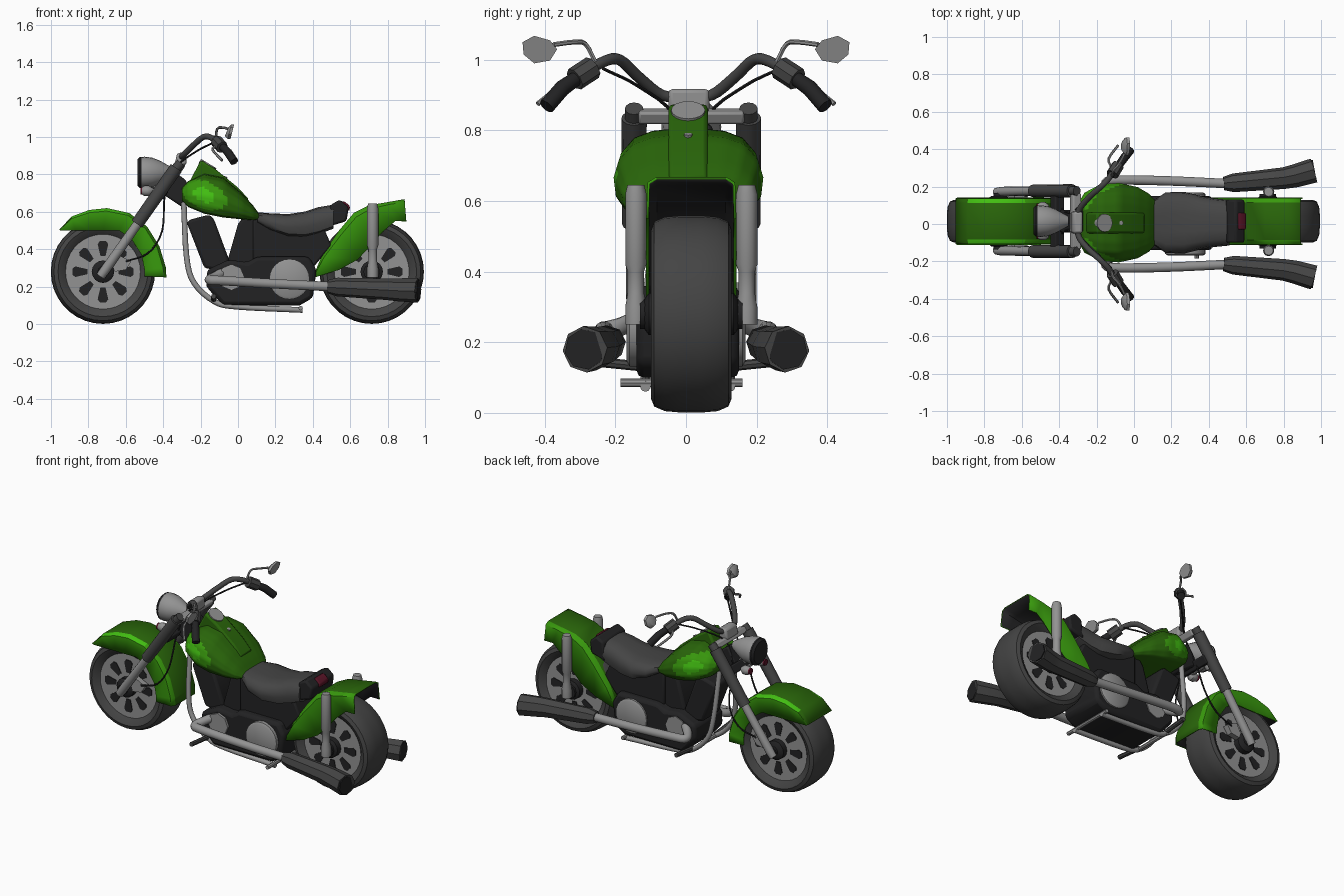
import bpy, bmesh, math
from mathutils import Vector, Quaternion

CY = 0.015  # centre line of wheels, fork and fenders


def material(name, r, g, b):
    m = bpy.data.materials.new(name)
    m.diffuse_color = (r, g, b, 1)
    return m


DARK_GREEN = material("dark_green_paint", 0.022, 0.13, 0.003)
GREEN = material("green_paint", 0.04, 0.32, 0.004)
BRIGHT = material("bright_green_paint", 0.055, 0.52, 0.006)
CHROME = material("chrome_grey", 0.29, 0.29, 0.29)
RIM = material("rim_grey", 0.29, 0.29, 0.29)
STEEL = material("dark_steel", 0.06, 0.06, 0.06)
RUBBER = material("tyre_rubber", 0.058, 0.058, 0.058)
BLACK = material("black_metal", 0.016, 0.016, 0.017)
RED = material("red_lens", 0.1, 0.007, 0.02)


def loft(name, rings, mat, loop=False, closed=True, cap=True, angle=40, cuts=0):
    """Skin a list of equally sized point rings."""
    bm = bmesh.new()
    vs = [[bm.verts.new(p) for p in r] for r in rings]
    n, k = len(rings), len(rings[0])
    for i in range(n if loop else n - 1):
        for j in range(k if closed else k - 1):
            a, b = vs[i], vs[(i + 1) % n]
            bm.faces.new((a[j], a[(j + 1) % k], b[(j + 1) % k], b[j]))
    if cap and closed and not loop:
        bm.faces.new(vs[0])
        bm.faces.new(vs[-1])
    bmesh.ops.recalc_face_normals(bm, faces=bm.faces)
    if not closed and sum(f.normal.z for f in bm.faces) < 0:
        bmesh.ops.reverse_faces(bm, faces=bm.faces)
    if cuts:
        bmesh.ops.subdivide_edges(bm, edges=bm.edges, cuts=cuts, use_grid_fill=True)
    me = bpy.data.meshes.new(name)
    bm.to_mesh(me)
    bm.free()
    me.materials.append(mat)
    me.shade_smooth()
    me.set_sharp_from_angle(angle=math.radians(angle))
    ob = bpy.data.objects.new(name, me)
    bpy.context.collection.objects.link(ob)
    return ob


def smooth_path(pts, steps):
    """Catmull-Rom refinement of a path."""
    p = [Vector(q) for q in pts]
    p = [2 * p[0] - p[1]] + p + [2 * p[-1] - p[-2]]
    out = []
    for a, b, c, d in zip(p, p[1:], p[2:], p[3:]):
        for s in range(steps):
            t = s / steps
            out.append(0.5 * (2 * b + (c - a) * t + (2 * a - 5 * b + 4 * c - d) * t * t
                              + (3 * b - a - 3 * c + d) * t ** 3))
    return out + [p[-2]]


def tube(name, pts, radii, mat, sides=12, steps=1):
    """Round bar along a path; radii is one number or one per point."""
    pts = smooth_path(pts, steps)
    if not isinstance(radii, (list, tuple)):
        radii = [radii] * len(pts)
    rings, q, last = [], Quaternion(), Vector((0, 0, 1))
    for i, p in enumerate(pts):
        t = (pts[min(i + 1, len(pts) - 1)] - pts[max(i - 1, 0)]).normalized()
        q = last.rotation_difference(t) @ q
        last = t
        rings.append([p + q @ Vector((math.cos(a), math.sin(a), 0)) * radii[i]
                      for a in (2 * math.pi * j / sides for j in range(sides))])
    return loft(name, rings, mat)


def prism(name, poly, y0, y1, mat, bevel=0.0):
    """Side outline (x, z) extruded across y."""
    ob = loft(name, [[(x, y, z) for x, z in poly] for y in (y0, y1)], mat)
    if bevel:
        b = ob.modifiers.new("bevel", "BEVEL")
        b.width, b.segments = bevel, 2
    return ob


def body(name, stations, section, mat, cuts=0):
    """Loft of (x, bottom, top, half width) using a half section (y, z) in 0..1."""
    full = section + [(-y, z) for y, z in reversed(section)]
    return loft(name, [[(x, CY - 0.008 + y * w, b + z * (t - b)) for y, z in full]
                       for x, b, t, w in stations], mat, angle=50, cuts=cuts)


def paint(ob, extra, rule):
    """Add materials and pick one per face by a rule."""
    for m in extra:
        ob.data.materials.append(m)
    for f in ob.data.polygons:
        f.material_index = rule(f.center, f.normal)


def fender(name, outer, lower, hw, rule):
    """Curved shell: top strip along outer, side walls down to lower, black inside."""
    rings = []
    for (ox, oz), (lx, lz) in zip(outer, lower):
        mx, mz = ox + (lx - ox) * 0.13, oz + (lz - oz) * 0.13
        half = [(lx, hw, lz), (mx, hw * 0.97, mz), (ox, hw * 0.78, oz)]
        rings.append([(x, CY + y, z) for x, y, z in half]
                     + [(x, CY - y, z) for x, y, z in reversed(half)])
    ob = loft(name, rings, DARK_GREEN, closed=False)
    paint(ob, [GREEN, BRIGHT, BLACK, BLACK, BLACK], rule)
    s = ob.modifiers.new("thickness", "SOLIDIFY")
    s.thickness, s.material_offset = 0.008, 3


def wheel(name, cx, cz=0.28):
    def at(r, a, y):
        return (cx + r * math.cos(a), CY + y, cz + r * math.sin(a))
    half = [(0.19, 0.075), (0.215, 0.1), (0.24, 0.114), (0.262, 0.105), (0.275, 0.075), (0.279, 0.03)]
    prof = half + [(r, -y) for r, y in reversed(half)]
    loft(name + "_tyre", [[at(r, 2 * math.pi * i / 36, y) for r, y in prof] for i in range(36)],
         RUBBER, loop=True)
    tube(name + "_rim", [at(0, 0, -0.085), at(0, 0, 0.085)], 0.208, RIM, 36)
    tube(name + "_hub", [at(0, 0, y) for y in (-0.135, -0.12, 0.12, 0.135)],
         [0.04, 0.06, 0.06, 0.04], BLACK, 16)
    # eight dark slots on each face of the rim
    for s in (-1, 1):
        for i in range(8):
            a = 2 * math.pi * i / 8
            d = [(0.085, 0.16), (0.15, 0.19), (0.165, 0.1), (0.165, -0.1), (0.15, -0.19), (0.085, -0.16)]
            loft(name + "_slot", [[at(r, a + da, s * y) for r, da in d] for y in (0.083, 0.089)], BLACK)


# wheels
wheel("front_wheel", -0.722)
wheel("rear_wheel", 0.715)

# fenders: dark tops, green sides, bright shoulder on the front one
fender("front_fender",
       [(-0.955, 0.505), (-0.89, 0.575), (-0.795, 0.61), (-0.70, 0.62), (-0.58, 0.593),
        (-0.485, 0.52), (-0.42, 0.415), (-0.385, 0.30), (-0.383, 0.25)],
       [(-0.945, 0.50), (-0.87, 0.50), (-0.79, 0.50), (-0.72, 0.50), (-0.635, 0.50),
        (-0.57, 0.455), (-0.515, 0.37), (-0.50, 0.29), (-0.50, 0.255)], 0.126,
       lambda c, n: 0 if abs(n.y) < 0.3 else 2 if abs(n.y) < 0.8 and -0.86 < c.x < -0.55 else 1)
fender("rear_fender",
       [(0.40, 0.25), (0.45, 0.37), (0.54, 0.50), (0.62, 0.595), (0.70, 0.635), (0.80, 0.652), (0.89, 0.668)],
       [(0.41, 0.25), (0.54, 0.29), (0.64, 0.345), (0.71, 0.42), (0.77, 0.49), (0.84, 0.55), (0.90, 0.55)], 0.128,
       lambda c, n: 1 if abs(n.y) > 0.3 else 0)

# fuel tank with bright oval on each side, raised centre console and caps
tank = body("fuel_tank",
            [(-0.30, 0.66, 0.73, 0.10), (-0.265, 0.625, 0.765, 0.16), (-0.18, 0.59, 0.805, 0.205),
             (-0.08, 0.57, 0.785, 0.212), (0.02, 0.56, 0.70, 0.19), (0.08, 0.555, 0.635, 0.155),
             (0.12, 0.56, 0.58, 0.11)],
            [(0.5, 0), (0.85, 0.03), (0.97, 0.2), (1, 0.45), (0.93, 0.68), (0.75, 0.88), (0.5, 0.97), (0.2, 1)],
            DARK_GREEN, cuts=3)


def oval(c, n):
    d = math.hypot((c.x + 0.18) / 0.12, (c.z - 0.69 + 0.25 * (c.x + 0.18)) / 0.075)
    return 0 if d > 1 or abs(c.y) < 0.08 else 2 if d < 0.5 else 1


paint(tank, [GREEN, BRIGHT], oval)
prism("tank_console", [(-0.265, 0.75), (-0.198, 0.878), (-0.12, 0.828), (0.0, 0.73), (0.06, 0.665),
                       (0.0, 0.62), (-0.25, 0.66)], -0.05, 0.062, DARK_GREEN, 0.012)
tube("fuel_cap", [(-0.17, 0.006, 0.835), (-0.156, 0.006, 0.858)], 0.048, CHROME, 16)
tube("tank_lock", [(-0.075, 0.006, 0.77), (-0.068, 0.006, 0.79)], 0.012, CHROME, 8)

# seat, passenger pad and tail light
body("seat",
     [(0.105, 0.54, 0.598, 0.12), (0.17, 0.505, 0.592, 0.162), (0.27, 0.47, 0.588, 0.165),
      (0.36, 0.465, 0.602, 0.142), (0.43, 0.48, 0.625, 0.13), (0.51, 0.51, 0.638, 0.122)],
     [(0.6, 0), (0.92, 0.1), (1, 0.4), (0.94, 0.75), (0.7, 0.95), (0.3, 1)], STEEL)
prism("passenger_pad", [(0.48, 0.52), (0.495, 0.638), (0.545, 0.665), (0.592, 0.625), (0.58, 0.55)],
      CY - 0.115, CY + 0.115, BLACK, 0.012)
prism("tail_light", [(0.555, 0.61), (0.556, 0.658), (0.575, 0.652), (0.598, 0.63), (0.597, 0.605)],
      CY - 0.045, CY + 0.045, RED, 0.006)

# engine, cylinders and under-seat box
prism("engine_case", [(-0.17, 0.2), (-0.165, 0.29), (-0.05, 0.345), (0.05, 0.33), (0.1, 0.36), (0.38, 0.36),
                      (0.42, 0.29), (0.40, 0.14), (0.33, 0.1), (-0.08, 0.1)], -0.14, 0.15, BLACK, 0.02)
prism("under_seat_box", [(0.08, 0.56), (0.46, 0.51), (0.5, 0.42), (0.40, 0.3), (0.08, 0.3)],
      -0.095, 0.11, BLACK, 0.01)
prism("front_cylinder", [(-0.275, 0.545), (-0.25, 0.56), (-0.155, 0.585), (-0.13, 0.565), (-0.05, 0.35),
                         (-0.06, 0.28), (-0.18, 0.3)], -0.08, 0.09, BLACK, 0.015)
prism("rear_cylinder", [(0.0, 0.535), (0.03, 0.575), (0.15, 0.565), (0.175, 0.53), (0.1, 0.3), (-0.05, 0.3),
                        (-0.05, 0.36)], -0.08, 0.09, BLACK, 0.015)

for s, tag in ((-1, "right"), (1, "left")):
    def side(*pts, c=CY):
        return [(x, c + s * y, z) for x, y, z in pts]
    # engine covers
    tube(tag + "_clutch_cover", side((0.275, 0.13, 0.24), (0.275, 0.16, 0.24), (0.275, 0.168, 0.24), c=0),
         [0.108, 0.108, 0.095], CHROME, 24)
    tube(tag + "_cam_cover", side((-0.035, 0.13, 0.25), (-0.035, 0.155, 0.25), c=0), 0.07, CHROME, 8)
    # exhaust
    tube(tag + "_exhaust_pipe", side((-0.05, 0.1, 0.29), (-0.13, 0.17, 0.25), (-0.15, 0.22, 0.235),
                                     (-0.08, 0.235, 0.232), (0.2, 0.23, 0.215), (0.5, 0.216, 0.2), c=0),
         0.026, CHROME, 12, 4)
    tube(tag + "_muffler", side((0.48, 0.216, 0.2), (0.53, 0.22, 0.198), (0.8, 0.245, 0.186),
                                (0.86, 0.257, 0.183), (0.962, 0.286, 0.18), c=0),
         [0.036, 0.05, 0.058, 0.062, 0.066], STEEL, 8)
    tube(tag + "_muffler_tip", side((0.95, 0.284, 0.18), (0.966, 0.287, 0.18), c=0), 0.058, BLACK, 8)
    # frame and pegs
    tube(tag + "_frame_tube", side((-0.29, 0.07, 0.65), (-0.275, 0.11, 0.36), (-0.235, 0.12, 0.22),
                                   (-0.125, 0.12, 0.12), (0.0, 0.12, 0.092), (0.345, 0.12, 0.075), c=0.005),
         0.015, CHROME, 10, 4)
    tube(tag + "_foot_peg", side((-0.13, 0.11, 0.13), (-0.13, 0.285, 0.148), c=0), 0.014, STEEL, 8)
    tube(tag + "_axle_nut", side((0.715, 0.1, 0.28), (0.715, 0.145, 0.28)), 0.045, BLACK, 10)
    # rear shock
    tube(tag + "_shock", side(*[(0.72, 0.157, z) for z in (0.25, 0.3, 0.34, 0.40, 0.42, 0.62, 0.645)]),
         [0.03, 0.03, 0.023, 0.023, 0.03, 0.03, 0.024], CHROME, 12)
    # fork leg
    tube(tag + "_fork_lower", side((-0.735, 0.155, 0.255), (-0.71, 0.158, 0.29), (-0.52, 0.162, 0.56)),
         [0.024, 0.026, 0.024], CHROME)
    tube(tag + "_fork_upper", side((-0.54, 0.162, 0.535), (-0.33, 0.162, 0.835)), [0.034, 0.036], STEEL)
    tube(tag + "_fork_cap", side((-0.335, 0.162, 0.828), (-0.305, 0.162, 0.862)), 0.026, STEEL)
    tube(tag + "_axle", side((-0.722, 0.1, 0.28), (-0.722, 0.15, 0.28)), 0.03, BLACK, 10)
    prism(tag + "_brake_caliper", [(-0.67, 0.31), (-0.64, 0.37), (-0.57, 0.335), (-0.6, 0.29), (-0.66, 0.28)],
          CY + s * 0.10, CY + s * 0.135, RIM)
    # signal lamps below the headlight
    tube(tag + "_signal", side((-0.515, 0.075, 0.712), (-0.50, 0.075, 0.712), (-0.475, 0.075, 0.712),
                               (-0.455, 0.075, 0.715)), [0.018, 0.028, 0.028, 0.012], CHROME, 10)
    tube(tag + "_signal_lens", side((-0.522, 0.075, 0.712), (-0.511, 0.075, 0.712)), 0.02, RED, 10)
    # handlebar, grip, lever and control block
    tube(tag + "_handlebar", side((-0.3, 0.0, 0.895), (-0.295, 0.07, 0.9), (-0.245, 0.135, 0.95),
                                  (-0.185, 0.19, 1.0), (-0.14, 0.235, 0.995), (-0.1, 0.295, 0.96), c=0.002),
         0.016, STEEL, 10, 4)
    tube(tag + "_control_block", side((-0.115, 0.265, 0.978), (-0.085, 0.315, 0.945), c=0), 0.034, STEEL, 8)
    tube(tag + "_grip", side((-0.09, 0.30, 0.955), (-0.055, 0.35, 0.92), (-0.02, 0.395, 0.868), c=0),
         [0.02, 0.023, 0.023], BLACK, 10)
    tube(tag + "_lever", side((-0.12, 0.3, 0.95), (-0.135, 0.35, 0.93), (-0.085, 0.42, 0.875), c=0),
         0.007, CHROME, 6, 3)
    # mirror on its stem
    tube(tag + "_mirror_stem", side((-0.12, 0.255, 0.99), (-0.11, 0.285, 1.045), (-0.08, 0.32, 1.05),
                                    (-0.05, 0.375, 1.043), c=0), 0.007, CHROME, 6, 3)
    shape = [(0.365, 1.03), (0.385, 1.055), (0.43, 1.068), (0.463, 1.05), (0.46, 1.015), (0.43, 0.99), (0.385, 0.998)]
    loft(tag + "_mirror", [[(dx + 0.25 * (z - 1.03), s * (0.415 + (y - 0.415) * k), 1.03 + (z - 1.03) * k)
                            for y, z in shape] for dx, k in ((-0.06, 0.6), (-0.045, 1), (-0.03, 1))], CHROME)
    # control cable
    tube(tag + "_cable", side((-0.12, 0.25, 0.975), (-0.22, 0.15, 0.925), (-0.33, 0.05, 0.84), (-0.39, 0.07, 0.7),
                              (-0.405, 0.13, 0.5), (-0.48, 0.145, 0.38), (-0.6, 0.135, 0.335)), 0.005, BLACK, 6, 4)

# steering head, clamps and riser
prism("steering_head", [(-0.41, 0.7), (-0.345, 0.82), (-0.28, 0.77), (-0.23, 0.67), (-0.29, 0.62)],
      CY - 0.06, CY + 0.06, BLACK, 0.01)
prism("upper_clamp", [(-0.345, 0.835), (-0.325, 0.865), (-0.28, 0.85), (-0.3, 0.815)],
      CY - 0.15, CY + 0.15, CHROME, 0.008)
prism("lower_clamp", [(-0.45, 0.7), (-0.42, 0.745), (-0.37, 0.71), (-0.4, 0.665)], CY - 0.16, CY + 0.16, BLACK, 0.008)
prism("handlebar_riser", [(-0.34, 0.85), (-0.325, 0.915), (-0.275, 0.918), (-0.275, 0.85)],
      -0.05, 0.066, CHROME, 0.012)

# headlight
tube("headlight_shell", [(x, CY, 0.81) for x in (-0.515, -0.5, -0.46, -0.42, -0.385, -0.35)],
     [0.083, 0.085, 0.08, 0.065, 0.045, 0.025], CHROME, 20)
tube("headlight_lens", [(-0.538, CY, 0.81), (-0.525, CY, 0.81), (-0.51, CY, 0.81)],
     [0.07, 0.083, 0.083], BLACK, 20)
tube("signal_bar", [(-0.47, CY - 0.08, 0.715), (-0.47, CY + 0.08, 0.715)], 0.01, CHROME, 8)
tube("headlight_mount", [(-0.46, CY, 0.76), (-0.4, CY, 0.71)], 0.025, CHROME, 8)

# lower frame cross bars
tube("rear_cross_bar", [(0.335, -0.185, 0.085), (0.335, 0.16, 0.085)], 0.012, CHROME, 8)
tube("front_cross_bar", [(-0.13, -0.13, 0.122), (-0.13, 0.14, 0.122)], 0.012, CHROME, 8)
